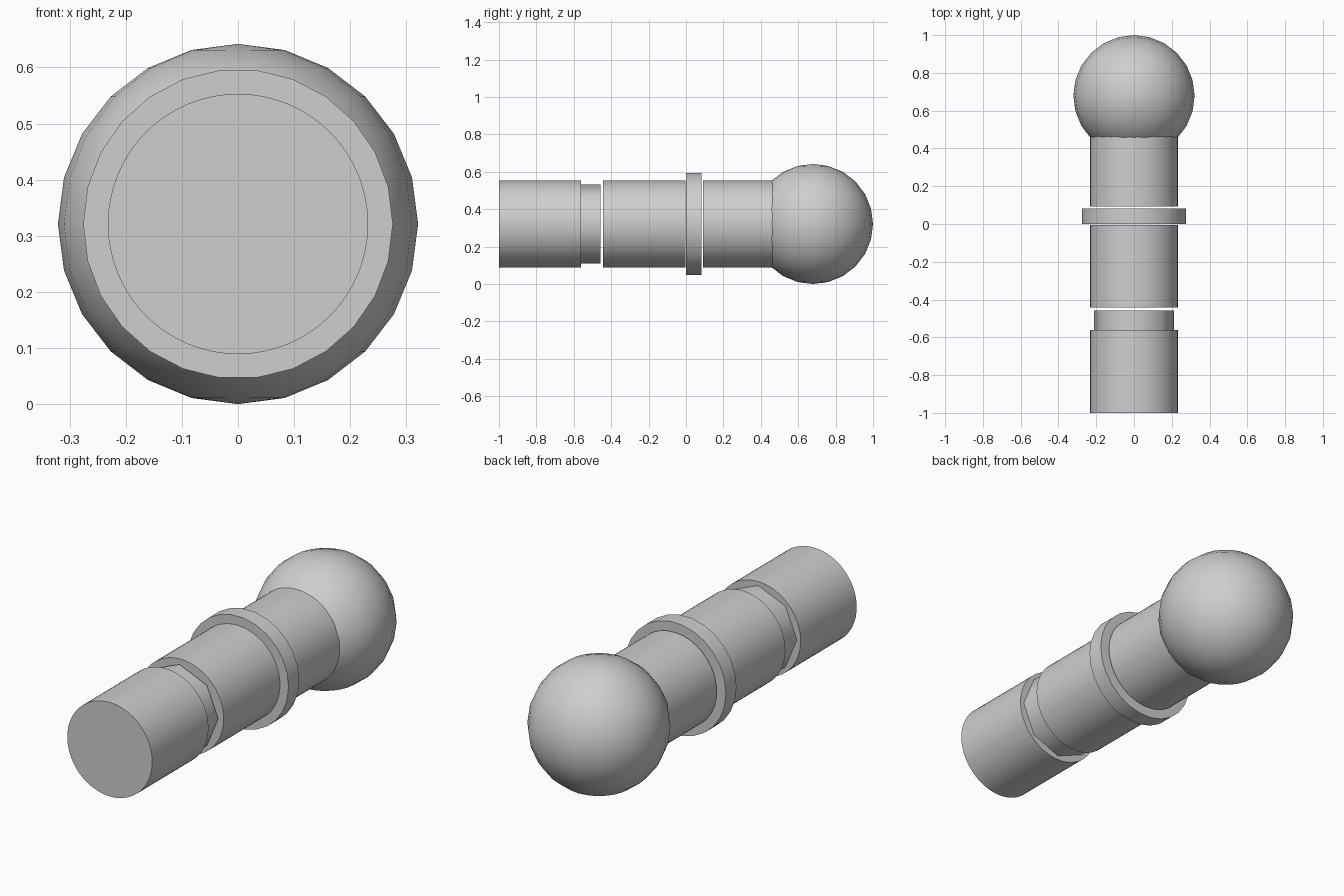
import bpy
import bmesh
import math
from mathutils import Matrix

cube = bpy.data.objects.get("Cube")
if cube:
    bpy.data.objects.remove(cube, do_unlink=True)

AXIS_Z = 0.321   # height of the shaft's centre line
SHAFT_R = 0.232

# Single grey material
grey = bpy.data.materials.new("grey")
grey.use_nodes = True
colour = (0.62, 0.62, 0.62, 1.0)
grey.diffuse_color = colour
grey.node_tree.nodes["Principled BSDF"].inputs["Base Color"].default_value = colour


def finish(name, bm, smooth_angle):
    mesh = bpy.data.meshes.new(name)
    bm.to_mesh(mesh)
    bm.free()
    mesh.materials.append(grey)
    obj = bpy.data.objects.new(name, mesh)
    bpy.context.collection.objects.link(obj)
    bpy.ops.object.select_all(action="DESELECT")
    obj.select_set(True)
    bpy.context.view_layer.objects.active = obj
    bpy.ops.object.shade_smooth_by_angle(angle=math.radians(smooth_angle))
    return obj


def rod(name, y0, y1, radius, sides, turn=0.0):
    """Capped cylinder along y; turn spins it about its own axis."""
    bm = bmesh.new()
    place = (Matrix.Translation((0, (y0 + y1) / 2, AXIS_Z))
             @ Matrix.Rotation(math.radians(90), 4, "X")
             @ Matrix.Rotation(turn, 4, "Z"))
    bmesh.ops.create_cone(bm, cap_ends=True, segments=sides, radius1=radius,
                          radius2=radius, depth=y1 - y0, matrix=place)
    return finish(name, bm, 50)


# Shaft sections, separated by hairline gaps
rod("front_shaft", -1.0, -0.562, SHAFT_R, 64)
rod("groove_core", -0.562, -0.457, 0.212, 8)
rod("middle_shaft", -0.443, -0.004, SHAFT_R, 64)
rod("collar", 0.0, 0.083, 0.276, 26, math.pi / 26)
rod("neck", 0.092, 0.50, SHAFT_R, 64)

# Ball at the back, with its poles up and down
bm = bmesh.new()
bmesh.ops.create_uvsphere(bm, u_segments=24, v_segments=12, radius=0.321,
                          matrix=Matrix.Translation((0, 0.679, AXIS_Z)))
finish("ball", bm, 50)
